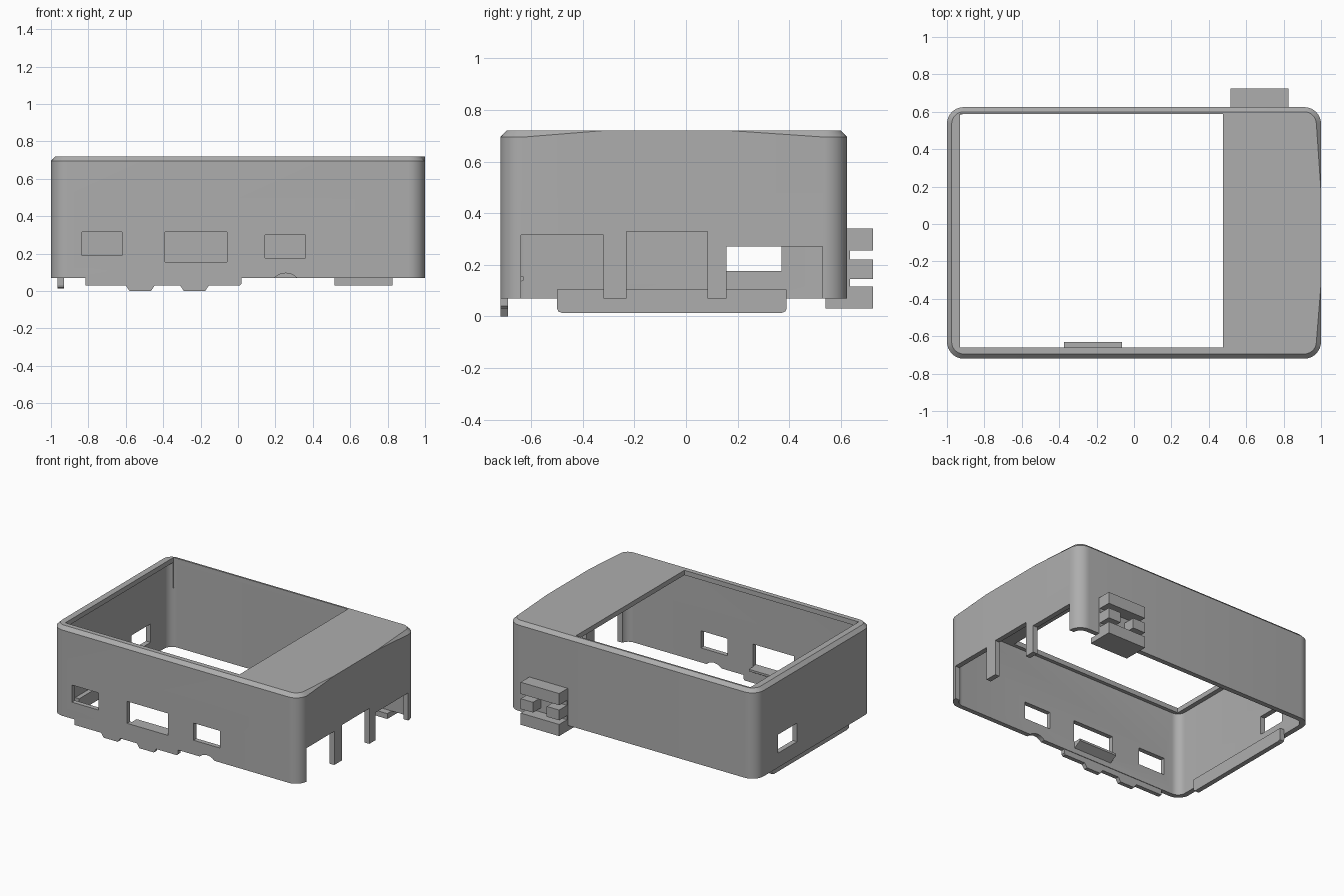
import bpy, bmesh, math

if "Cube" in bpy.data.objects:
    bpy.data.objects.remove(bpy.data.objects["Cube"])

grey = bpy.data.materials.new("grey plastic")
grey.diffuse_color = (0.42, 0.42, 0.42, 1)
grey.use_nodes = True
grey.node_tree.nodes["Principled BSDF"].inputs["Base Color"].default_value = grey.diffuse_color


def make(name, bm):
    bmesh.ops.remove_doubles(bm, verts=bm.verts, dist=1e-5)
    bmesh.ops.recalc_face_normals(bm, faces=bm.faces)
    me = bpy.data.meshes.new(name)
    bm.to_mesh(me)
    bm.free()
    ob = bpy.data.objects.new(name, me)
    bpy.context.collection.objects.link(ob)
    me.materials.append(grey)
    return ob


def loft(name, rings):
    """Closed solid through rings of equal point count."""
    bm = bmesh.new()
    vs = [[bm.verts.new(p) for p in r] for r in rings]
    n = len(vs[0])
    for a, b in zip(vs, vs[1:]):
        for i in range(n):
            j = (i + 1) % n
            bm.faces.new((a[i], a[j], b[j], b[i]))
    bm.faces.new(vs[0][::-1])
    bm.faces.new(vs[-1])
    return make(name, bm)


def box(name, x, y, z):
    sq = [(x[0], y[0]), (x[1], y[0]), (x[1], y[1]), (x[0], y[1])]
    return loft(name, [[(a, b, h) for a, b in sq] for h in z])


def along_y(name, prof, y0, y1):
    return loft(name, [[(x, y, z) for x, z in prof] for y in (y0, y1)])


def along_x(name, prof, x0, x1):
    return loft(name, [[(x, y, z) for y, z in prof] for x in (x0, x1)])


def rounded(x0, x1, y0, y1, r, n=8):
    """Rounded rectangle, counter-clockwise from the front right corner."""
    pts = []
    for k, (cx, cy) in enumerate([(x1 - r, y0 + r), (x1 - r, y1 - r),
                                  (x0 + r, y1 - r), (x0 + r, y0 + r)]):
        for i in range(n + 1):
            a = math.radians(-90 + 90 * k + 90 * i / n)
            pts.append((cx + r * math.cos(a), cy + r * math.sin(a)))
    return pts


def combine(target, other, op):
    m = target.modifiers.new("join", 'BOOLEAN')
    m.object, m.operation, m.solver = other, op, 'EXACT'
    bpy.context.view_layer.objects.active = target
    bpy.ops.object.modifier_apply(modifier=m.name)
    bpy.data.objects.remove(other)


# Outer body: chamfered top edge that fades out in the middle of the right side
X0, X1, Y0, Y1, BASE, TOP, CH = -1, 1, -0.72, 0.625, 0.07, 0.72, 0.025
N = 8
fade = [(X1, -0.32), (X1, 0.17)]


def body_ring(inset, z, fade_z):
    p = rounded(X0 + inset, X1 - inset, Y0 + inset, Y1 - inset, 0.09 - inset, N)
    ring = [(x, y, z) for x, y in p]
    return ring[:N + 1] + [(x, y, fade_z) for x, y in fade] + ring[N + 1:]


shell = loft("case_shell", [body_ring(0, BASE, BASE),
                            body_ring(0, TOP - CH, TOP),
                            body_ring(CH, TOP, TOP)])

# Hollow inside and the lid opening
cavity = rounded(-0.963, 0.963, -0.686, 0.589, 0.06, N)
cutters = [loft("cavity", [[(x, y, z) for x, y in cavity] for z in (0, 0.685)]),
           box("lid_opening", (-0.93, 0.475), (-0.66, 0.587), (0.5, 0.9))]
# Ports in the front wall
for x, z in [((-0.835, -0.62), (0.19, 0.315)), ((-0.39, -0.06), (0.155, 0.315)),
             ((0.145, 0.36), (0.175, 0.3))]:
    cutters.append(box("front_port", x, (-0.8, -0.67), z))
# Open-bottomed bays in the right wall
for y, z in [((-0.64, -0.32), 0.315), ((-0.23, 0.083), 0.328), ((0.157, 0.53), 0.27)]:
    cutters.append(box("right_bay", (0.94, 1.1), y, (0, z)))
# Slot in the left wall, arched notch under the front wall
cutters.append(box("left_slot", (-1.1, -0.94), (0.15, 0.37), (0.175, 0.31)))
arc = [(0.255 + 0.0845 * math.cos(t * math.pi / 16), 0.0105 + 0.0845 * math.sin(t * math.pi / 16))
       for t in range(32)]
cutters.append(along_y("arch_notch", arc, -0.8, -0.6))
for c in cutters:
    combine(shell, c, 'DIFFERENCE')

# Lower lip of the front wall with two snap bumps
lip = [(-0.815, 0.08), (-0.815, 0.03), (-0.6, 0.03), (-0.58, 0.0), (-0.465, 0.0), (-0.445, 0.03),
       (-0.31, 0.03), (-0.29, 0.0), (-0.175, 0.0), (-0.155, 0.03), (0.01, 0.03), (0.02, 0.04), (0.02, 0.08)]
combine(shell, along_y("front_lip", lip, -0.72, -0.69), 'UNION')

# Tongue inside the left wall
tongue = [(-0.5, 0.105), (-0.5, 0.03), (-0.495, 0.019), (-0.48, 0.013),
          (0.37, 0.013), (0.385, 0.019), (0.39, 0.03), (0.39, 0.105)]
along_x("left_tongue", tongue, -0.965, -0.93)

# Sloped support under the middle front port
along_x("port_shelf", [(-0.69, 0.155), (-0.63, 0.155), (-0.63, 0.14), (-0.69, 0.105)], -0.375, -0.065)

# Clip stack on the back wall
cx = (0.515, 0.825)
box("clip_backplate", cx, (0.6, 0.635), (0.05, 0.33))
box("clip_top", cx, (0.61, 0.725), (0.255, 0.34))
box("clip_bottom", cx, (0.61, 0.725), (0.03, 0.115))
box("clip_foot", cx, (0.54, 0.62), (0.03, 0.069))
for x in ((0.515, 0.615), (0.725, 0.825)):
    box("clip_middle", x, (0.61, 0.725), (0.145, 0.22))

# Smooth the rounded corners, keep edges sharp
bpy.ops.object.select_all(action='DESELECT')
shell.select_set(True)
bpy.context.view_layer.objects.active = shell
bpy.ops.object.shade_smooth_by_angle(angle=math.radians(25))
